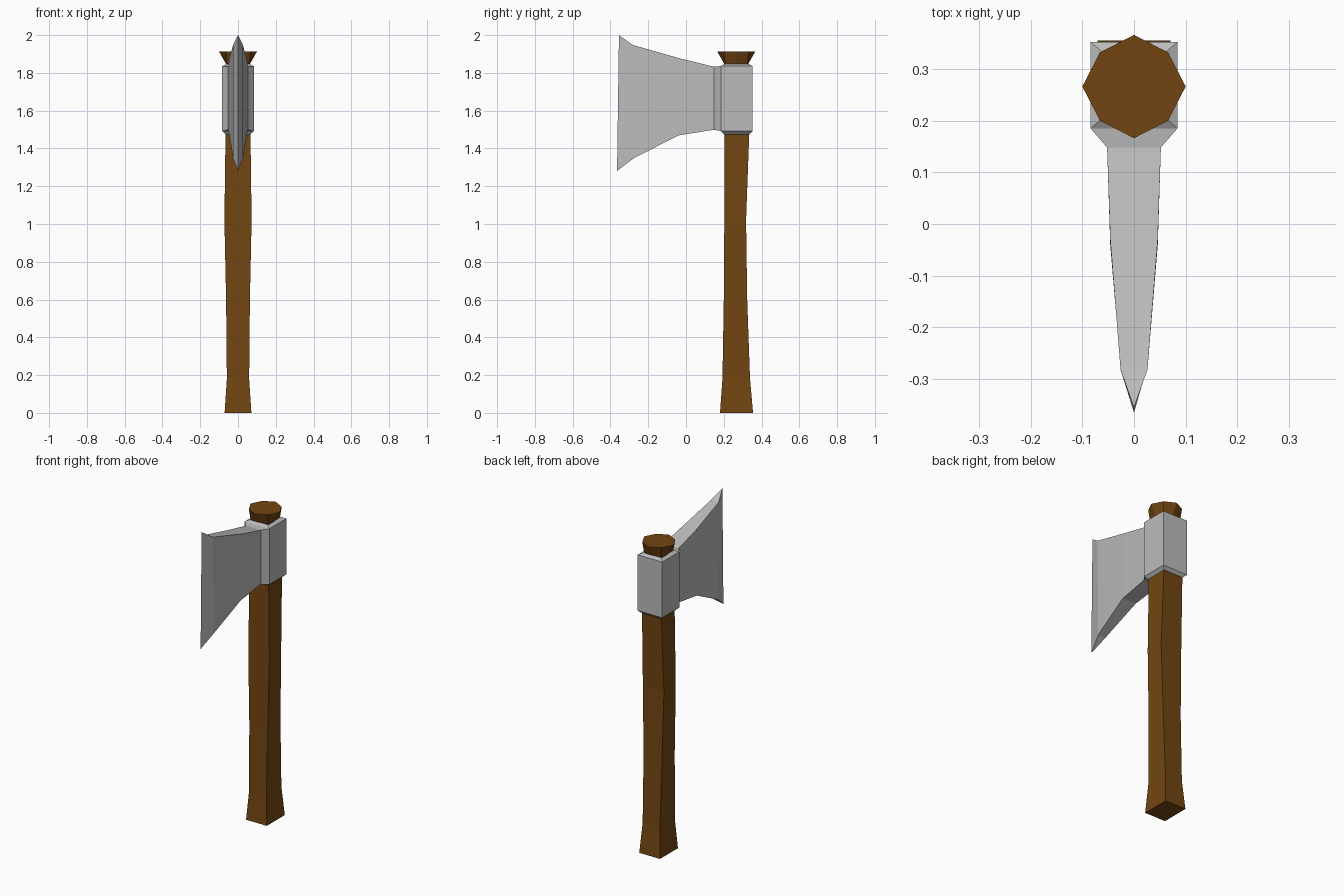
import bpy, bmesh

if "Cube" in bpy.data.objects:
    bpy.data.objects.remove(bpy.data.objects["Cube"])


def material(name, colour):
    mat = bpy.data.materials.new(name)
    mat.diffuse_color = (*colour, 1)
    mat.use_nodes = True
    mat.node_tree.nodes["Principled BSDF"].inputs["Base Color"].default_value = mat.diffuse_color
    return mat


wood = material("wood", (0.17, 0.06, 0.006))
steel = material("steel", (0.50, 0.50, 0.50))


def loft(name, rings, mat, caps=True):
    """Skin a row of rings that share one corner count."""
    bm = bmesh.new()
    vs = [[bm.verts.new(p) for p in ring] for ring in rings]
    n = len(vs[0])
    for a, b in zip(vs, vs[1:]):
        for i in range(n):
            j = (i + 1) % n
            bm.faces.new((a[i], a[j], b[j], b[i]))
    if caps:
        bm.faces.new(vs[0])
        bm.faces.new(vs[-1])
    bmesh.ops.remove_doubles(bm, verts=bm.verts, dist=1e-5)
    bmesh.ops.recalc_face_normals(bm, faces=bm.faces)
    me = bpy.data.meshes.new(name)
    bm.to_mesh(me)
    bm.free()
    me.materials.append(mat)
    bpy.context.collection.objects.link(bpy.data.objects.new(name, me))


def flat_ring(z, x, y0, y1):
    return [(-x, y0, z), (x, y0, z), (x, y1, z), (-x, y1, z)]


def upright_ring(x, y_low, z_low, y_high, z_high):
    return [(-x, y_low, z_low), (x, y_low, z_low),
            (x, y_high, z_high), (-x, y_high, z_high)]


def eight_ring(z, corner, middle, y=0.266):
    """Square corners with a point midway along each side."""
    c, m = corner, middle
    pts = [(-c, -c), (0, -m), (c, -c), (m, 0), (c, c), (0, m), (-c, c), (-m, 0)]
    return [(px, y + py, z) for px, py in pts]


# Four-sided handle, flared at the foot
loft("handle", [flat_ring(*r) for r in [
    (0.00, 0.071, 0.180, 0.355),
    (0.18, 0.059, 0.193, 0.339),
    (0.60, 0.063, 0.200, 0.324),
    (1.02, 0.072, 0.203, 0.318),
    (1.48, 0.066, 0.205, 0.335),
    (1.84, 0.057, 0.207, 0.325)]], wood)

# Chamfered collar around the handle
loft("collar", [flat_ring(*r) for r in [
    (1.475, 0.066, 0.200, 0.337),
    (1.492, 0.084, 0.185, 0.352),
    (1.836, 0.084, 0.185, 0.352),
    (1.846, 0.064, 0.202, 0.335)]], steel)

# Blade: neck, widening cheeks, then a sharp edge
loft("blade", [upright_ring(*r) for r in [
    (0.084, 0.185, 1.492, 0.185, 1.836),
    (0.052, 0.148, 1.499, 0.148, 1.833),
    (0.046, -0.040, 1.469, -0.030, 1.876),
    (0.026, -0.275, 1.349, -0.282, 1.948),
    (0.000, -0.365, 1.281, -0.355, 2.000)]], steel, caps=False)

# Handle top: square below, flaring to eight sides
loft("handle_top", [eight_ring(1.838, 0.058, 0.058),
                    eight_ring(1.912, 0.066, 0.100)], wood)
